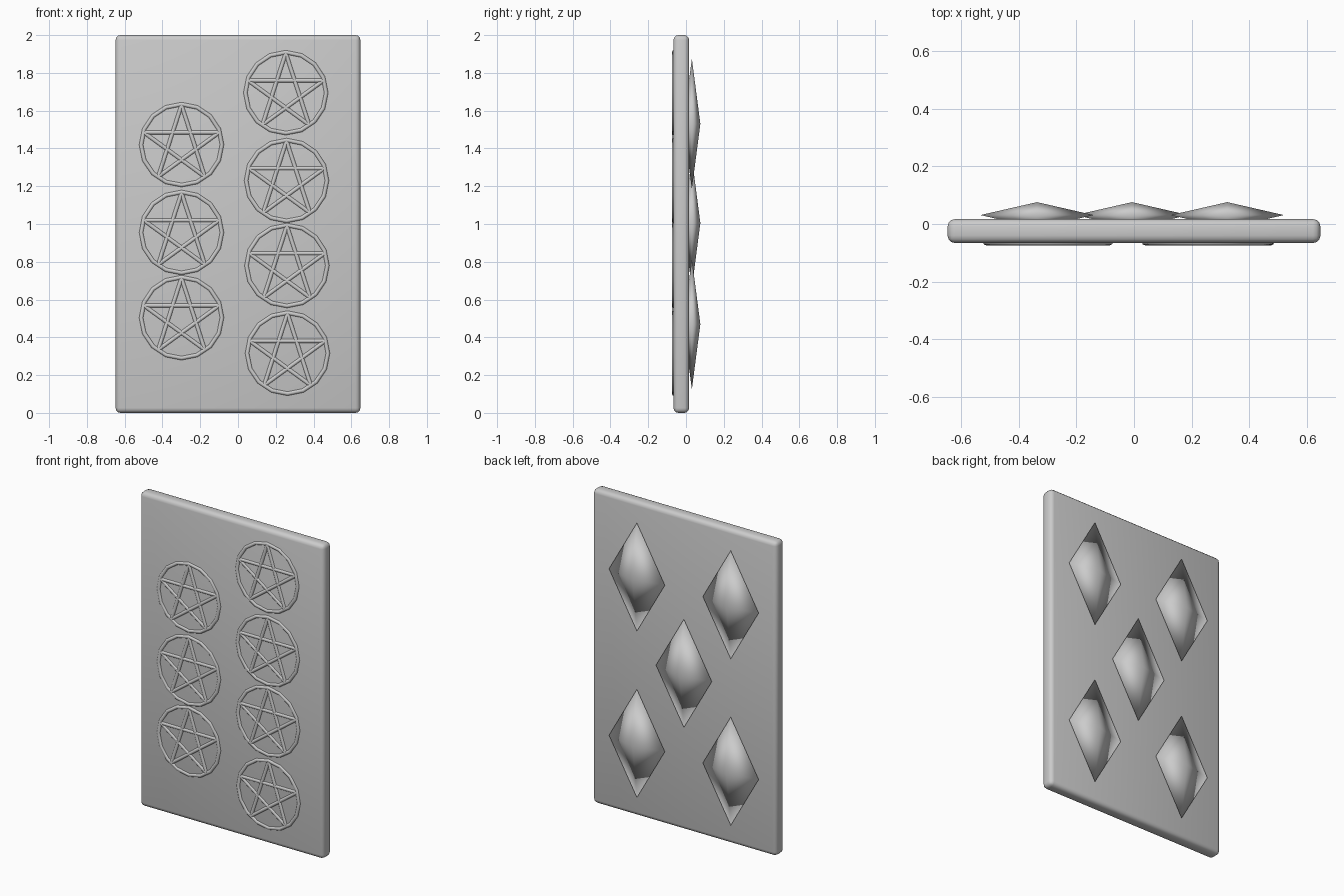
import bpy, bmesh
from math import radians, sin, cos
from mathutils import Vector, Matrix

if "Cube" in bpy.data.objects:
    bpy.data.objects.remove(bpy.data.objects["Cube"])


def add_object(name, bm):
    bmesh.ops.recalc_face_normals(bm, faces=bm.faces)
    mesh = bpy.data.meshes.new(name)
    bm.to_mesh(mesh)
    bm.free()
    mesh.shade_smooth()
    obj = bpy.data.objects.new(name, mesh)
    bpy.context.collection.objects.link(obj)
    return obj


# Card slab with rounded edges
bm = bmesh.new()
bmesh.ops.create_cube(bm, size=1)
bmesh.ops.scale(bm, vec=(1.296, 0.083, 2.0), verts=bm.verts)
bmesh.ops.translate(bm, vec=(0, -0.0245, 1.0), verts=bm.verts)
bmesh.ops.bevel(bm, geom=list(bm.edges), offset=0.026, segments=3,
                profile=0.5, affect='EDGES')
add_object("card_slab", bm)

FRONT_Y = -0.0625   # centre plane of the front reliefs
RING_R = 0.214
TUBE_R = 0.012


def rod(bm, a, b, r):
    d = b - a
    rot = d.to_track_quat('Z', 'Y').to_matrix().to_4x4()
    bmesh.ops.create_cone(bm, cap_ends=True, segments=8, radius1=r, radius2=r,
                          depth=d.length,
                          matrix=Matrix.Translation((a + b) / 2) @ rot)


def star_in_ring(name, x, z):
    c = Vector((x, FRONT_Y, z))
    # Ring
    bpy.ops.mesh.primitive_torus_add(major_segments=16, minor_segments=8,
                                     major_radius=RING_R, minor_radius=TUBE_R,
                                     location=c, rotation=(radians(90), 0, 0))
    ring = bpy.context.object
    ring.name = name + "_ring"
    ring.data.shade_smooth()
    # Five crossing bars of the star
    tips = [c + RING_R * 0.98 * Vector((sin(radians(72 * i)), 0, cos(radians(72 * i))))
            for i in range(5)]
    bm = bmesh.new()
    for i in range(5):
        rod(bm, tips[i], tips[(i + 2) % 5], TUBE_R * 0.96)
    star = add_object(name + "_bars", bm)
    bpy.context.view_layer.objects.active = star
    bpy.ops.object.select_all(action='DESELECT')
    star.select_set(True)
    bpy.ops.object.shade_smooth_by_angle(angle=radians(50))


# Front: three star discs on the left, four on the right
left = [(-0.299, 1.42), (-0.299, 0.955), (-0.299, 0.504)]
right = [(0.253, 1.695), (0.257, 1.23), (0.259, 0.78), (0.262, 0.316)]
for i, (x, z) in enumerate(left + right):
    star_in_ring(f"star_disc_{i + 1}", x, z)


# Back: five faceted gems, stretched octahedra half sunk in the slab
def gem(name, x, z):
    bm = bmesh.new()
    rim = [bm.verts.new((x + dx, 0.031, z + dz)) for dx, dz in
           ((0.197, 0), (0, 0.345), (-0.197, 0), (0, -0.345))]
    outer = bm.verts.new((x, 0.076, z))
    inner = bm.verts.new((x, -0.014, z))
    for i in range(4):
        a, b = rim[i], rim[(i + 1) % 4]
        bm.faces.new((a, b, outer))
        bm.faces.new((b, a, inner))
    add_object(name, bm)


gems = [(-0.337, 1.53), (0.324, 1.53), (-0.007, 1.005), (-0.337, 0.47), (0.324, 0.47)]
for i, (x, z) in enumerate(gems):
    gem(f"diamond_gem_{i + 1}", x, z)
